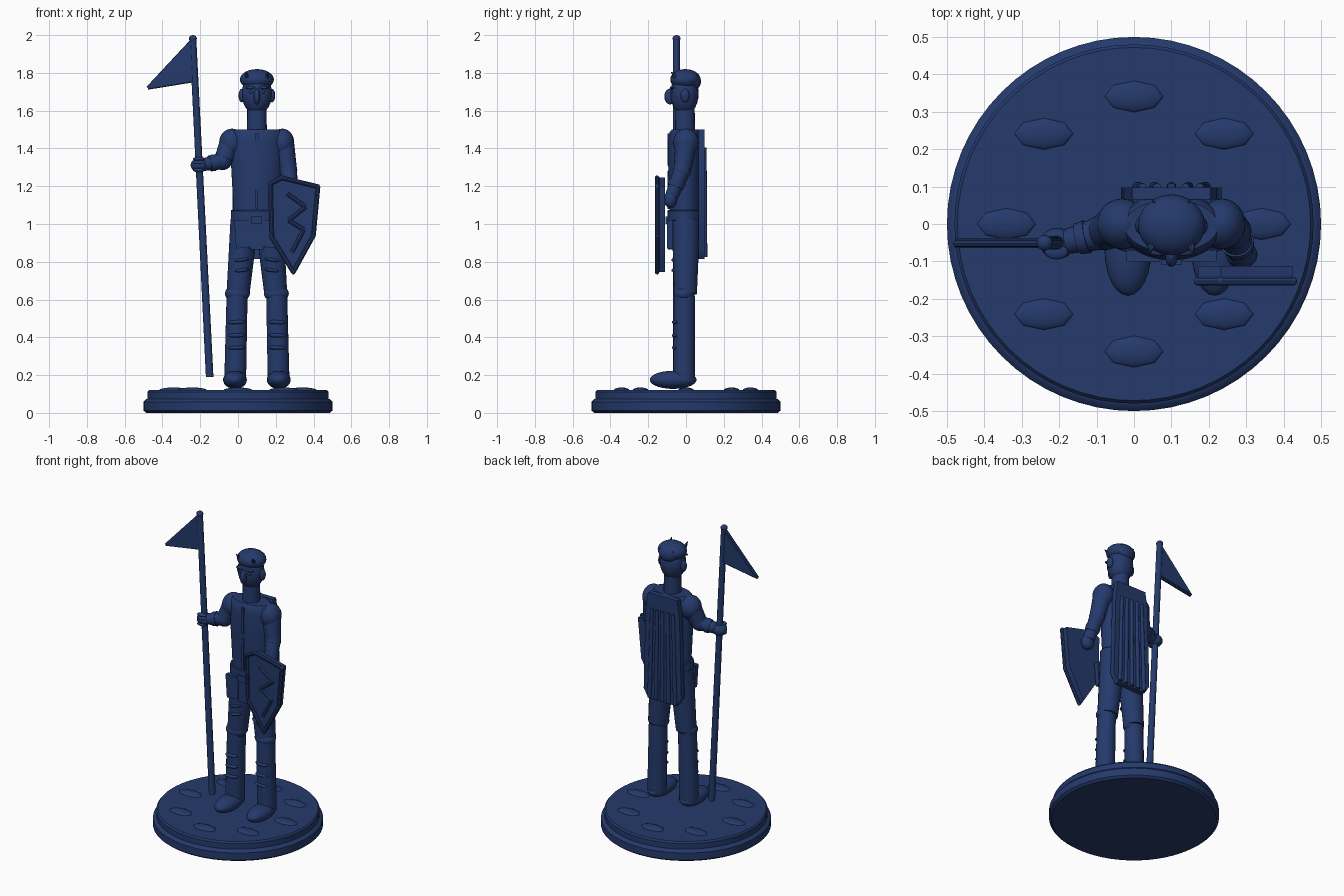
import bpy, bmesh, math
from mathutils import Vector, Matrix

NAVY = bpy.data.materials.new("navy")
NAVY.diffuse_color = (0.018, 0.042, 0.15, 1)
CX = 0.1  # body centre line


def finish(name, bm, angle=35):
    bmesh.ops.recalc_face_normals(bm, faces=bm.faces[:])
    me = bpy.data.meshes.new(name)
    bm.to_mesh(me)
    bm.free()
    me.polygons.foreach_set("use_smooth", [True] * len(me.polygons))
    me.set_sharp_from_angle(angle=math.radians(angle))
    me.materials.append(NAVY)
    ob = bpy.data.objects.new(name, me)
    bpy.context.collection.objects.link(ob)
    return ob


def ball(name, loc, radii, rot=(0, 0, 0), seg=24, rings=14):
    bm = bmesh.new()
    bmesh.ops.create_uvsphere(bm, u_segments=seg, v_segments=rings, radius=1)
    ob = finish(name, bm)
    ob.location, ob.scale, ob.rotation_euler = loc, radii, rot
    return ob


def limb(name, p, q, r1, r2, seg=20):
    p, q = Vector(p), Vector(q)
    d = q - p
    bm = bmesh.new()
    m = Matrix.Translation((p + q) / 2) @ d.to_track_quat('Z', 'Y').to_matrix().to_4x4()
    bmesh.ops.create_cone(bm, cap_ends=True, segments=seg, radius1=r1, radius2=r2,
                          depth=d.length, matrix=m)
    return finish(name, bm)


def prism(name, pts, y0, y1):
    """Front outline (x, z) extruded from y0 to y1."""
    bm = bmesh.new()
    f = bm.faces.new([bm.verts.new((x, y0, z)) for x, z in pts])
    r = bmesh.ops.extrude_face_region(bm, geom=[f])
    bmesh.ops.translate(bm, vec=(0, y1 - y0, 0),
                        verts=[v for v in r["geom"] if isinstance(v, bmesh.types.BMVert)])
    return finish(name, bm)


def box(name, x0, x1, y0, y1, z0, z1):
    return prism(name, [(x0, z0), (x1, z0), (x1, z1), (x0, z1)], y0, y1)


def loft(name, sections, cx=0, cy=0, seg=40):
    """Elliptical sections (z, rx, ry) joined into a closed body."""
    bm = bmesh.new()
    rings = [[bm.verts.new((cx + rx * math.cos(2 * math.pi * i / seg),
                            cy + ry * math.sin(2 * math.pi * i / seg), z))
              for i in range(seg)] for z, rx, ry in sections]
    for a, b in zip(rings, rings[1:]):
        for i in range(seg):
            j = (i + 1) % seg
            bm.faces.new((a[i], a[j], b[j], b[i]))
    bm.faces.new(rings[0])
    bm.faces.new(rings[-1])
    return finish(name, bm)


# Stepped round base with flat pebbles
loft("base", [(z, r, r) for r, z in [(.485, 0), (.5, .012), (.5, .058), (.487, .072),
     (.48, .074), (.48, .11), (.472, .12)]], seg=64)
for i in range(8):
    a = i * math.pi / 4
    ball("pebble", (.341 * math.cos(a), .341 * math.sin(a), .117), (.082, .044, .018), seg=8, rings=6)

# Legs, mirrored about the body centre line
for s in (-1, 1):
    ball("foot", (CX + .116 * s, -.068, .175), (.063, .124, .048))
    limb("shin", (CX + .115 * s, -.01, .17), (CX + .105 * s, -.008, .62), .058, .056)
    ball("knee", (CX + .103 * s, -.01, .632), (.066, .056, .046))
    limb("thigh", (CX + .1 * s, -.003, .63), (CX + .065 * s, 0, 1.02), .061, .075)
    for k, z in enumerate((.48, .41, .345)):
        ball("shin_wrap", (CX + .108 * s, -.052, z), (.045, .023, .013), (0, .04 * s, 0), 16, 8)
    for z in (.81, .755):
        ball("thigh_fold", (CX + .08 * s, -.055, z), (.04, .023, .011), (0, .15 * s, 0), 16, 8)

# Hips, tunic, belt, placket, neck
loft("hips", [(.87, .095, .06), (.93, .12, .072), (1.06, .13, .08)], CX, -.005)
loft("tunic", [(1.02, .128, .082), (1.1, .125, .082), (1.3, .136, .088), (1.44, .138, .088),
               (1.485, .134, .082), (1.5, .125, .07)], CX, -.005)
loft("belt", [(1.015, .134, .088), (1.02, .138, .092), (1.07, .138, .092), (1.075, .134, .088)], CX, -.005)
box("buckle", CX - .028, CX + .028, -.108, -.085, 1.0, 1.04)
box("upper_placket", CX - .009, CX + .009, -.099, -.08, 1.31, 1.48)
box("lower_placket", CX - .007, CX + .007, -.097, -.08, 1.08, 1.28)
limb("neck", (CX, -.005, 1.47), (CX, -.005, 1.61), .053, .051)

# Skirt flaps
prism("left_flap", [(-.01, .87), (.07, .88), (.07, 1.02), (-.02, 1.02)], -.1, -.07)
prism("right_flap", [(.13, .88), (.21, .87), (.22, 1.02), (.13, 1.02)], -.1, -.07)
box("middle_flap", .065, .135, -.095, -.07, .865, 1.02)

# Head with hair, ears, nose, brows
ball("head", (CX, -.008, 1.69), (.08, .075, .112))
ball("nose", (CX, -.085, 1.675), (.017, .03, .042), seg=16, rings=10)
ball("hair", (CX, -.003, 1.765), (.09, .08, .055))
ball("hair_knot", (CX, .045, 1.755), (.06, .034, .045))
for s in (-1, 1):
    ball("ear", (CX + .08 * s, -.005, 1.68), (.017, .023, .036), seg=16, rings=10)
    ball("brow", (CX + .034 * s, -.073, 1.722), (.028, .012, .008), seg=12, rings=8)
    ball("eye", (CX + .032 * s, -.072, 1.7), (.011, .01, .01), seg=12, rings=8)
    limb("hair_tuft", (CX + .05 * s, -.05, 1.77), (CX + .058 * s, -.078, 1.805), .016, .002, 8)
    limb("hair_lock", (CX + .045 * s, -.03, 1.80), (CX + .045 * s, .06, 1.785), .007, .004, 8)

# Cape with vertical folds
prism("cape", [(-.005, 1.5), (.205, 1.5), (.222, 1.38), (.235, .87), (.2, .815), (0, .815),
               (-.035, .87), (-.022, 1.38)], .065, .098)
for i in range(-2, 3):
    limb("cape_fold", (CX + .038 * i, .098, 1.405), (CX + .046 * i, .1, .825), .011, .013, 12)

# Arm holding the pole
ball("shoulder", (-.032, 0, 1.43), (.068, .068, .075))
limb("upper_arm", (-.04, 0, 1.43), (-.075, -.02, 1.345), .058, .05)
ball("elbow", (-.082, -.022, 1.335), (.05, .048, .05))
limb("forearm", (-.08, -.022, 1.335), (-.19, -.05, 1.312), .046, .032)
limb("cuff", (-.125, -.034, 1.325), (-.15, -.04, 1.32), .045, .042)
ball("hand", (-.205, -.052, 1.312), (.046, .042, .038))
for z in (1.285, 1.305, 1.325, 1.345):
    ball("finger", (-.207, -.075, z), (.032, .02, .011), seg=12, rings=8)

# Arm carrying the shield
ball("shoulder", (.235, 0, 1.43), (.063, .068, .075))
limb("upper_arm", (.24, 0, 1.43), (.265, -.018, 1.29), .057, .047)
ball("elbow", (.266, -.02, 1.285), (.048, .048, .05))
limb("forearm", (.266, -.02, 1.285), (.285, -.075, 1.15), .046, .035)
limb("cuff", (.274, -.045, 1.225), (.279, -.057, 1.195), .046, .042)
ball("hand", (.288, -.082, 1.13), (.042, .036, .046))
limb("shield_grip", (.29, -.07, 1.13), (.29, -.13, 1.13), .018, .018, 12)

# Pole and pennant
limb("pole", (-.15, -.05, .19), (-.239, -.05, 1.985), .02, .018)
ball("pole_cap", (-.239, -.05, 1.982), (.021, .021, .018))
tri = [(-.24, 1.975), (-.478, 1.72), (-.23, 1.76)]
prism("pennant", tri, -.064, -.038)
for a, b in zip(tri, tri[1:] + tri[:1]):
    limb("pennant_hem", (a[0], -.052, a[1]), (b[0], -.052, b[1]), .009, .009, 8)

# Shield with raised rim and zigzag ridge
edge = [(.172, 1.215), (.232, 1.245), (.424, 1.198), (.4, .94), (.293, .745), (.178, .93)]
prism("shield", edge, -.15, -.112)
for a, b in zip(edge, edge[1:] + edge[:1]):
    limb("shield_rim", (a[0], -.153, a[1]), (b[0], -.153, b[1]), .012, .012, 10)
    ball("rim_joint", (a[0], -.153, a[1]), (.012, .012, .012), seg=10, rings=6)
zig = [(.262, 1.16), (.358, 1.09), (.268, 1.02), (.348, .97), (.285, .85)]
for a, b in zip(zig, zig[1:]):
    limb("shield_ridge", (a[0], -.15, a[1]), (b[0], -.15, b[1]), .011, .011, 8)
